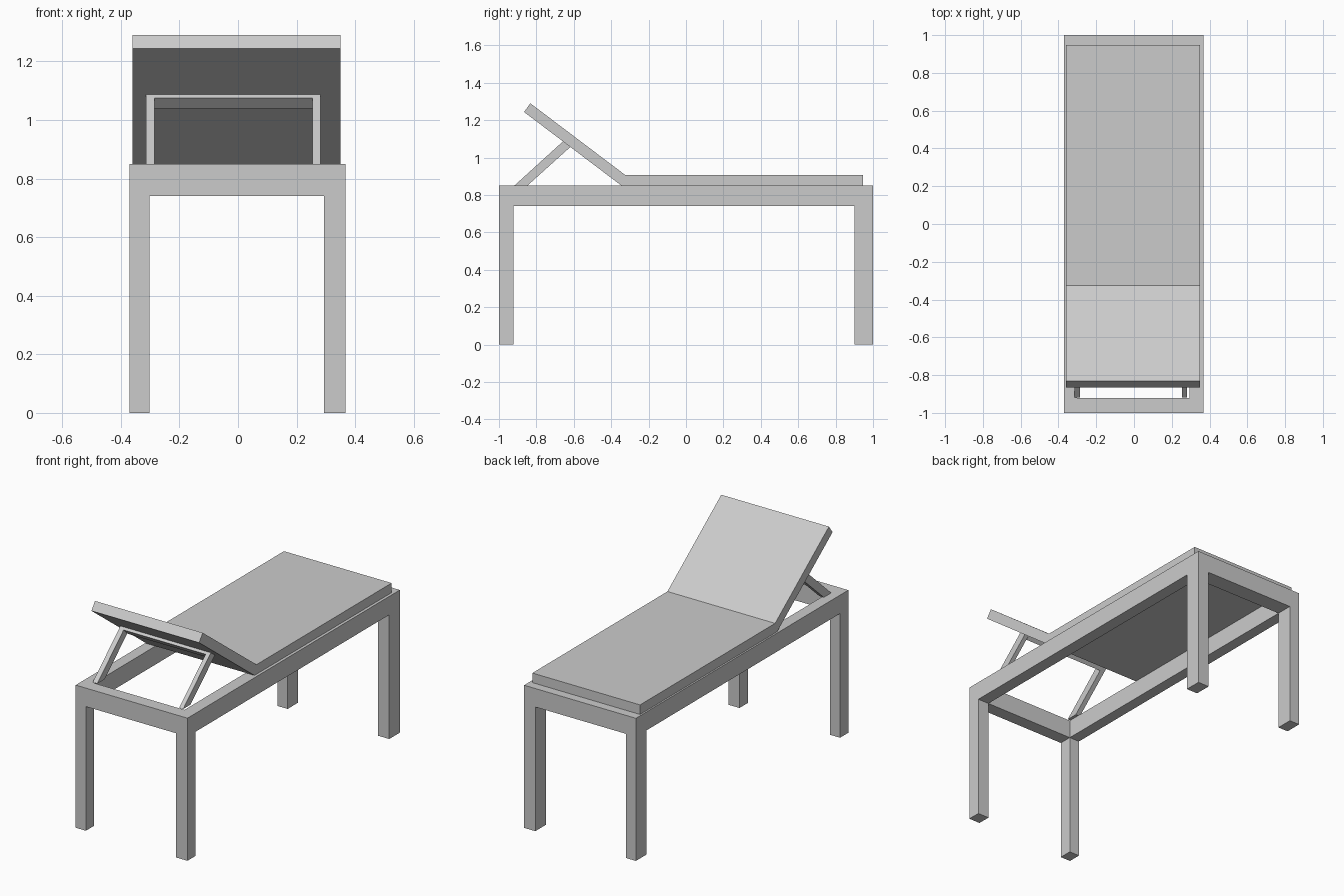
import bpy

if "Cube" in bpy.data.objects:
    bpy.data.objects.remove(bpy.data.objects["Cube"])


def mesh_object(name, verts, faces):
    mesh = bpy.data.meshes.new(name)
    mesh.from_pydata(verts, [], faces)
    obj = bpy.data.objects.new(name, mesh)
    bpy.context.collection.objects.link(obj)
    return obj


def extrude_x(name, profile, x0, x1):
    """Prism from a counter-clockwise (y, z) profile, between x0 and x1."""
    n = len(profile)
    verts = [(x, y, z) for x in (x0, x1) for y, z in profile]
    faces = [tuple(reversed(range(n))), tuple(range(n, 2 * n))]
    faces += [(i, (i + 1) % n, n + (i + 1) % n, n + i) for i in range(n)]
    return mesh_object(name, verts, faces)


def box(name, x, y, z):
    return extrude_x(name, [(y[0], z[0]), (y[1], z[0]), (y[1], z[1]), (y[0], z[1])], *x)


LEG_TOP, DECK = 0.74, 0.85
sides = {"left": (-0.37, -0.303), "right": (0.293, 0.367)}
ends = {"front": (-1.0, -0.922), "back": (0.90, 1.0)}

# Legs at the four corners
for end, y in ends.items():
    for side, x in sides.items():
        box(f"{end}_{side}_leg", x, y, (0, LEG_TOP))

# Open rail frame: full-width end rails with side rails between them
for end, y in ends.items():
    box(f"{end}_rail", (-0.37, 0.367), y, (LEG_TOP, DECK))
for side, x in sides.items():
    box(f"{side}_rail", x, (-0.922, 0.90), (LEG_TOP, DECK))

# Mattress: flat bed folding up into the raised backrest
extrude_x("mattress", [(-0.345, DECK), (0.947, DECK), (0.947, 0.907), (-0.325, 0.907),
                       (-0.832, 1.29), (-0.866, 1.244)], -0.36, 0.35)

# Prop frame under the backrest: two struts and a crossbar
strut = [(-0.918, DECK), (-0.848, DECK), (-0.618, 1.057), (-0.657, 1.087)]
extrude_x("left_strut", strut, -0.315, -0.285)
extrude_x("right_strut", strut, 0.255, 0.281)
extrude_x("prop_crossbar", [(-0.670, 1.075), (-0.635, 1.040), (-0.618, 1.057), (-0.657, 1.087)],
          -0.285, 0.255)
